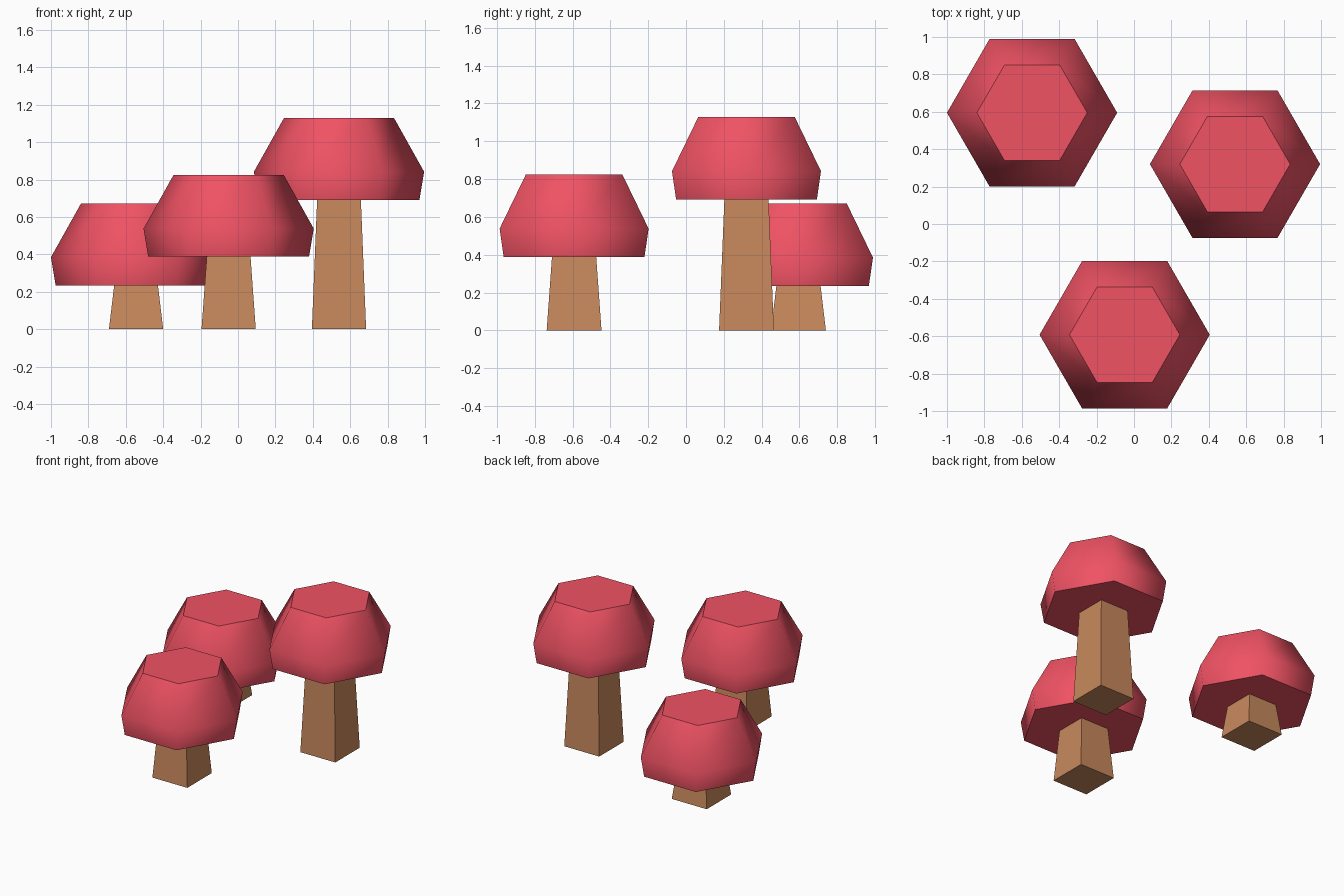
import bpy
import bmesh
from math import cos, sin, tau

if "Cube" in bpy.data.objects:
    bpy.data.objects.remove(bpy.data.objects["Cube"])


def material(name, color):
    mat = bpy.data.materials.new(name)
    mat.diffuse_color = (*color, 1)
    mat.use_nodes = True
    mat.node_tree.nodes["Principled BSDF"].inputs["Base Color"].default_value = mat.diffuse_color
    return mat


RED = material("cap_red", (0.87, 0.085, 0.127))
TAN = material("stem_tan", (0.58, 0.25, 0.11))


def loft(name, x, y, sides, turn, rings, mat, smooth):
    """Closed stack of polygon rings given as (radius, z); ends stay sharp."""
    bm = bmesh.new()
    loops = [[bm.verts.new((r * cos(turn + tau * i / sides),
                            r * sin(turn + tau * i / sides), z))
              for i in range(sides)] for r, z in rings]
    for low, high in zip(loops, loops[1:]):
        for i in range(sides):
            j = (i + 1) % sides
            bm.faces.new((low[i], low[j], high[j], high[i])).smooth = smooth
    for end in (bm.faces.new(loops[0][::-1]), bm.faces.new(loops[-1])):
        for edge in end.edges:
            edge.smooth = False
    mesh = bpy.data.meshes.new(name)
    bm.to_mesh(mesh)
    bm.free()
    mesh.materials.append(mat)
    obj = bpy.data.objects.new(name, mesh)
    obj.location = (x, y, 0)
    bpy.context.collection.objects.link(obj)


# Three mushrooms: position and height of the cap's underside
mushrooms = {
    "short": (-0.545, 0.595, 0.235),
    "medium": (-0.05, -0.592, 0.388),
    "tall": (0.54, 0.32, 0.692),
}
for size, (x, y, h) in mushrooms.items():
    # Tapered square stem
    loft(f"{size}_stem", x, y, 4, tau / 8,
         [(0.145 * 2 ** 0.5, 0), (0.117 * 2 ** 0.5, h)], TAN, False)
    # Six-sided cap with flat top and underside
    loft(f"{size}_cap", x, y, 6, 0,
         [(0.43, h), (0.455, h + 0.15), (0.295, h + 0.436)], RED, True)
